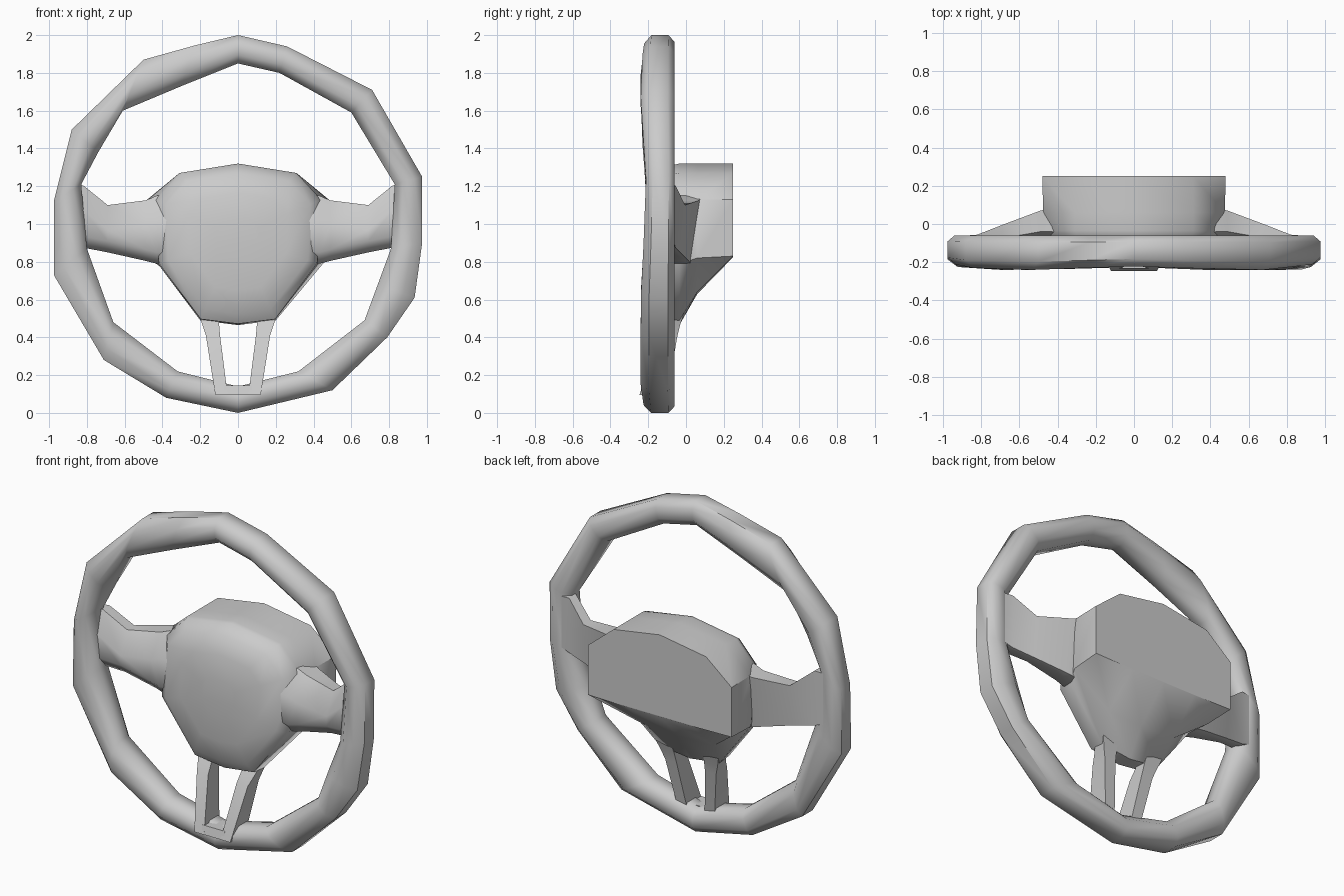
import bpy, bmesh, math

if "Cube" in bpy.data.objects:
    bpy.data.objects.remove(bpy.data.objects["Cube"])


def loft(name, rings, closed=False, mirror=False, angle=50):
    """Skin a list of equal-length rings; cap the ends unless closed."""
    bm = bmesh.new()
    vs = [[bm.verts.new(p) for p in r] for r in rings]
    n = len(rings[0])
    for i in range(len(vs) if closed else len(vs) - 1):
        a, b = vs[i], vs[(i + 1) % len(vs)]
        for j in range(n):
            k = (j + 1) % n
            bm.faces.new((a[j], a[k], b[k], b[j]))
    if not closed:
        bm.faces.new(vs[0])
        bm.faces.new(vs[-1])
    if mirror:
        g = bmesh.ops.duplicate(bm, geom=bm.verts[:] + bm.edges[:] + bm.faces[:])["geom"]
        for v in g:
            if isinstance(v, bmesh.types.BMVert):
                v.co.x = -v.co.x
    bmesh.ops.recalc_face_normals(bm, faces=bm.faces[:])
    me = bpy.data.meshes.new(name)
    bm.to_mesh(me)
    bm.free()
    ob = bpy.data.objects.new(name, me)
    bpy.context.collection.objects.link(ob)
    bpy.ops.object.select_all(action='DESELECT')
    ob.select_set(True)
    bpy.context.view_layer.objects.active = ob
    bpy.ops.object.shade_smooth_by_angle(angle=math.radians(angle))
    return ob


# Rim: faceted ring, each station = outer x, z, inner x, z, front y
stations = [
    (0, 2.0, 0, 1.85, -.222), (.26, 1.94, .22, 1.80, -.23),
    (.71, 1.71, .60, 1.59, -.24), (.975, 1.25, .83, 1.21, -.212),
    (.975, .90, .81, .87, -.225), (.935, .61, .74, .68, -.238),
    (.79, .40, .67, .49, -.24), (.50, .12, .32, .22, -.24),
    (0, 0, 0, .14, -.225), (-.38, .08, -.32, .22, -.235),
    (-.71, .28, -.66, .48, -.24), (-.975, .73, -.80, .87, -.225),
    (-.975, 1.12, -.83, 1.21, -.212), (-.88, 1.50, -.74, 1.38, -.23),
    (-.50, 1.87, -.61, 1.60, -.24), (-.23, 1.945, -.30, 1.73, -.23),
]
# Rim cross-section: t from inner to outer edge, depth from back to front
section = [(1, .76), (1, .2), (.75, 0), (.3, 0), (0, .25), (0, .72), (.3, 1), (.7, 1)]
loft("rim", [[(ix + (ox - ix) * t, -.06 + (fy + .06) * d, iz + (oz - iz) * t)
              for t, d in section] for ox, oz, ix, iz, fy in stations], closed=True)


# Hub: half outlines mirrored into rings, back to front; low = y of the lower part
def hub_ring(y, half, s=1.0, low=None):
    ys = [y, y, y] + [y if low is None else low] * 3
    pts = [(x, yy, z) for (x, z), yy in zip(half, ys)]
    pts += [(-x, yy, z) for x, yy, z in pts[-2:0:-1]]
    return [(x * s, yy, .93 + (z - .93) * s) for x, yy, z in pts]


top = [(0, 1.32), (.31, 1.27)]
back = top + [(.48, 1.13), (.48, .83), (.22, .825), (0, .825)]
mid = top + [(.475, 1.13), (.475, .82), (.23, .64), (0, .63)]
front = top + [(.44, 1.13), (.425, .79), (.2, .49), (0, .465)]
loft("hub", [hub_ring(.25, back), hub_ring(.06, mid), hub_ring(-.035, front),
             hub_ring(-.06, front, .985, low=-.13), hub_ring(-.125, front, .87, low=-.165),
             hub_ring(-.165, front, .6, low=-.185), hub_ring(-.19, front, .25)])

# Side spokes: x, bottom z, top z, front y, y of top front edge, back y at bottom, at top
spoke = [(.30, .80, 1.15, -.13, -.06, .03, .10), (.43, .79, 1.15, -.14, -.04, .025, .085),
         (.49, .805, 1.125, -.135, -.04, .015, .07),
         (.69, .85, 1.10, -.14, -.075, -.03, -.005), (.82, .875, 1.205, -.175, -.12, -.056, -.056),
         (.90, .90, 1.20, -.18, -.14, -.062, -.062)]
loft("side_spokes", [[(x, f + .05, b), (x, f, b + .06), (x, f, t - .13), (x, tf, t),
                      (x, bt, t), (x, bb, b)] for x, b, t, f, tf, bb, bt in spoke], mirror=True)

# Lower spokes: z, inner x, outer x, front y, back y
leg = [(.53, .105, .21, -.08, -.01), (.47, .10, .19, -.11, -.03),
       (.41, .095, .17, -.15, -.045), (.095, .055, .12, -.246, -.10)]
loft("lower_spokes", [[(i, f, z), (o, f, z), (o, b, z), (i, b, z)]
                      for z, i, o, f, b in leg], mirror=True, angle=30)

# Bridge joining the lower spokes at the rim
loft("lower_bridge", [[(x, -.245, .095), (x, -.232, .145), (x, -.12, .145), (x, -.12, .095)]
                      for x in (-.075, .075)], angle=30)
